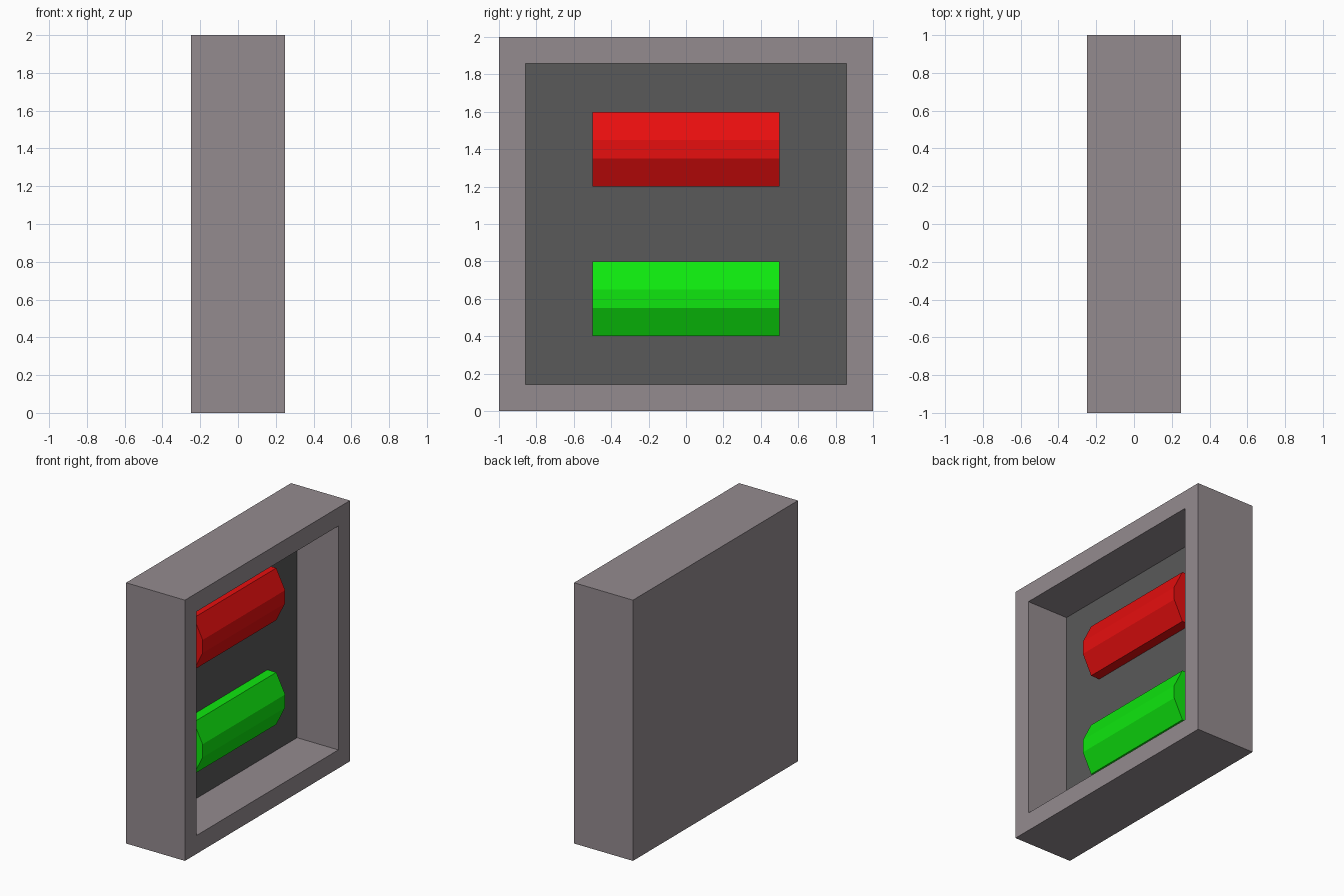
import bpy, bmesh

if "Cube" in bpy.data.objects:
    bpy.data.objects.remove(bpy.data.objects["Cube"])


def material(name, rgb):
    m = bpy.data.materials.new(name)
    m.diffuse_color = (*rgb, 1)
    m.use_nodes = True
    m.node_tree.nodes["Principled BSDF"].inputs["Base Color"].default_value = m.diffuse_color
    return m


GREY = material("warm_grey", (0.296, 0.258, 0.275))
DARK = material("dark_grey", (0.1, 0.1, 0.1))
RED = material("red", (0.8, 0.0045, 0.0045))
GREEN = material("green", (0.0045, 0.8, 0.0045))


def finish(bm, name, mats):
    bmesh.ops.recalc_face_normals(bm, faces=bm.faces[:])
    me = bpy.data.meshes.new(name)
    bm.to_mesh(me)
    bm.free()
    for m in mats:
        me.materials.append(m)
    ob = bpy.data.objects.new(name, me)
    bpy.context.collection.objects.link(ob)
    return ob


FLOOR_X = -0.1  # depth of the recessed panel

# Housing: a box whose right side is inset and pushed in, with a dark floor
bm = bmesh.new()
bmesh.ops.create_cube(bm, size=1)
for v in bm.verts:
    v.co = (v.co.x * 0.5, v.co.y * 2, v.co.z * 2 + 1)
bm.normal_update()
side = next(f for f in bm.faces if f.normal.x > 0.9)
bmesh.ops.inset_region(bm, faces=[side], thickness=0.2)
rim = side.verts[:]
floor = bmesh.ops.extrude_discrete_faces(bm, faces=[side])["faces"][0]
for v in floor.verts:
    v.co.x = FLOOR_X
floor.material_index = 1
finish(bm, "housing", [GREY, DARK])


# Lamps: chamfered bars lying along y on the panel
def lamp(name, z, mat):
    profile = [(0, -0.2), (0.075, -0.2), (0.15, -0.05),
               (0.15, 0.05), (0.075, 0.2), (0, 0.2)]
    bm = bmesh.new()
    end = bm.faces.new([bm.verts.new((FLOOR_X + x, -0.5, z + h)) for x, h in profile])
    ext = bmesh.ops.extrude_face_region(bm, geom=[end], use_keep_orig=True)
    moved = [g for g in ext["geom"] if isinstance(g, bmesh.types.BMVert)]
    bmesh.ops.translate(bm, verts=moved, vec=(0, 1, 0))
    finish(bm, name, [mat])


lamp("upper_lamp", 1.4, RED)
lamp("lower_lamp", 0.6, GREEN)
